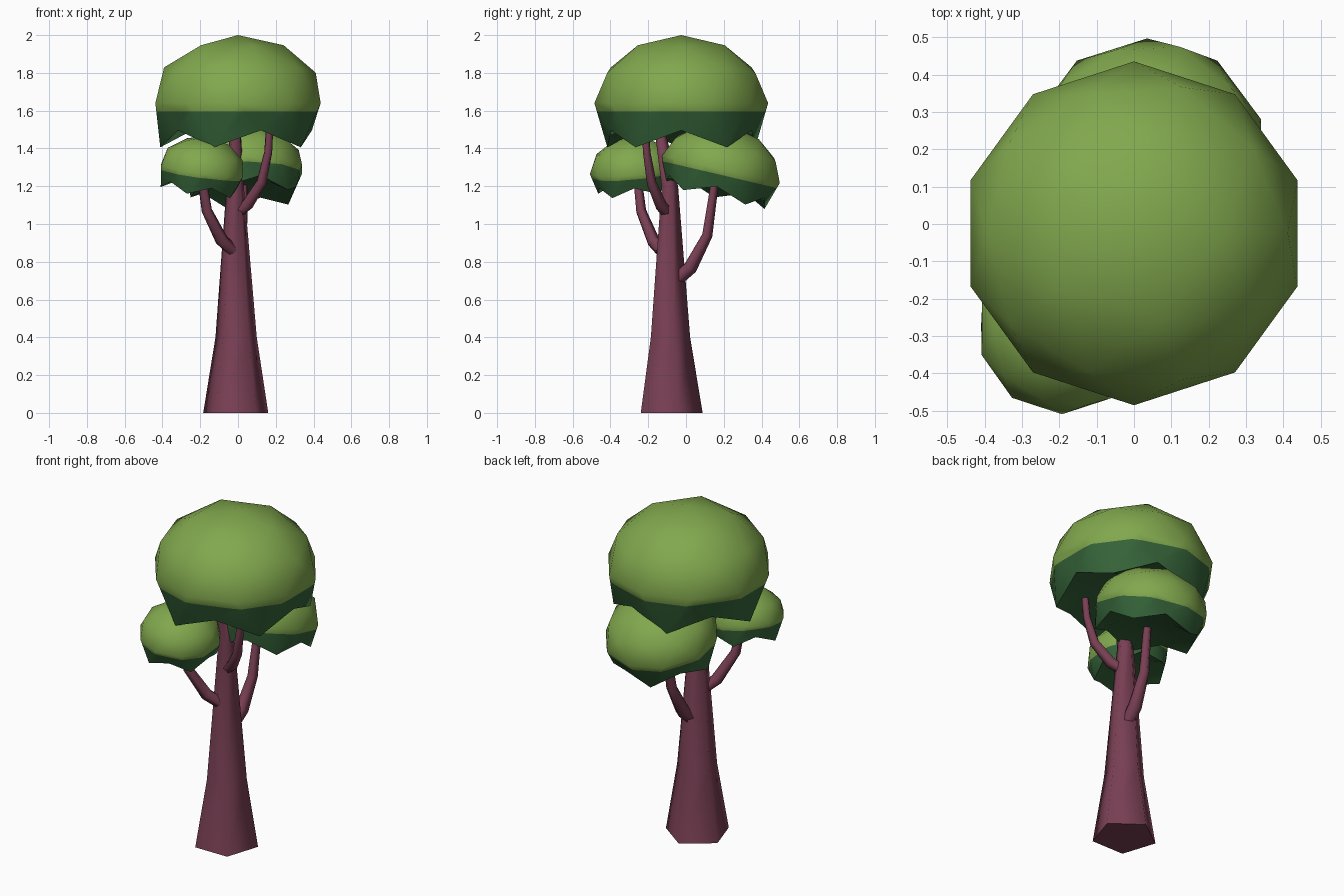
import bpy, bmesh, math
from mathutils import Vector, Euler, Matrix

if "Cube" in bpy.data.objects:
    bpy.data.objects.remove(bpy.data.objects["Cube"])


def material(name, rgb):
    m = bpy.data.materials.new(name)
    m.diffuse_color = (*rgb, 1)
    m.use_nodes = True
    m.node_tree.nodes["Principled BSDF"].inputs["Base Color"].default_value = m.diffuse_color
    return m


BARK = material("plum bark", (0.19, 0.05, 0.088))
LIGHT = material("light leaf green", (0.22, 0.39, 0.075))
DARK = material("dark leaf green", (0.037, 0.13, 0.042))


def finish(bm, name, mats, angle):
    bmesh.ops.recalc_face_normals(bm, faces=bm.faces)
    me = bpy.data.meshes.new(name)
    bm.to_mesh(me)
    bm.free()
    for m in mats:
        me.materials.append(m)
    ob = bpy.data.objects.new(name, me)
    bpy.context.collection.objects.link(ob)
    bpy.ops.object.select_all(action='DESELECT')
    ob.select_set(True)
    bpy.context.view_layer.objects.active = ob
    bpy.ops.object.shade_smooth_by_angle(angle=math.radians(angle))
    return ob


# Five-sided tapered tube along a path of (x, y, z, radius)
def tube(name, path, flat=False):
    bm = bmesh.new()
    pts = [Vector(p[:3]) for p in path]
    rings = []
    for i, p in enumerate(pts):
        t = pts[min(i + 1, len(pts) - 1)] - pts[max(i - 1, 0)]
        rot = Matrix.Identity(3) if flat else Vector((0, 0, 1)).rotation_difference(t).to_matrix()
        ring = []
        for k in range(5):
            a = math.radians(90 + 72 * k)
            ring.append(bm.verts.new(p + rot @ Vector((math.cos(a), math.sin(a), 0)) * path[i][3]))
        rings.append(ring)
    for a, b in zip(rings, rings[1:]):
        for k in range(5):
            bm.faces.new((a[k], a[(k + 1) % 5], b[(k + 1) % 5], b[k]))
    bm.faces.new(rings[0][::-1])
    bm.faces.new(rings[-1])
    finish(bm, name, [BARK], 80)


# Leaf dome: icosphere with a zigzag rim and pressed-in underside, two-tone
def canopy(name, loc, r, h, tilt):
    bm = bmesh.new()
    bmesh.ops.create_icosphere(bm, subdivisions=2, radius=1)
    for v in bm.verts:
        if v.co.z < -0.5:
            v.co.z = -0.40
        elif v.co.z < -0.3:
            v.co.z = -0.65
    bmesh.ops.bisect_plane(bm, geom=bm.verts[:] + bm.edges[:] + bm.faces[:],
                           plane_co=(0, 0, -0.125), plane_no=(0, 0, 1))
    for f in bm.faces:
        f.material_index = int(f.calc_center_median().z < -0.125)
    M = (Matrix.Translation(loc) @ Euler(tilt).to_matrix().to_4x4()
         @ Matrix.Diagonal((r, r, h, 1)))
    bmesh.ops.transform(bm, matrix=M, verts=bm.verts)
    finish(bm, name, [LIGHT, DARK], 50)


tube("trunk", [(-0.012, -0.093, 0, 0.181), (-0.01, -0.093, 0.4, 0.115),
               (-0.015, -0.09, 1.2, 0.048), (-0.015, -0.15, 1.55, 0.028)], flat=True)

# Branches holding the three leaf domes
tube("left_branch", [(-0.03, -0.13, 0.86, 0.035), (-0.085, -0.175, 0.91, 0.036),
                     (-0.165, -0.24, 1.07, 0.029), (-0.20, -0.265, 1.3, 0.023)])
tube("back_branch", [(0.0, -0.05, 0.71, 0.04), (0.01, 0.02, 0.77, 0.04),
                     (0.02, 0.11, 0.94, 0.03), (0.03, 0.155, 1.25, 0.022)])
tube("right_branch", [(0.0, -0.10, 1.06, 0.032), (0.05, -0.135, 1.10, 0.033),
                      (0.125, -0.185, 1.22, 0.028), (0.16, -0.21, 1.38, 0.022),
                      (0.17, -0.22, 1.56, 0.02)])

canopy("top_leaves", (0, -0.025, 1.64), 0.46, 0.36, (0, 0, 0))
canopy("left_leaves", (-0.19, -0.28, 1.285), 0.23, 0.18, (0.09, 0.13, 0))
canopy("back_leaves", (0.035, 0.185, 1.29), 0.32, 0.235, (-0.23, 0, 0))
